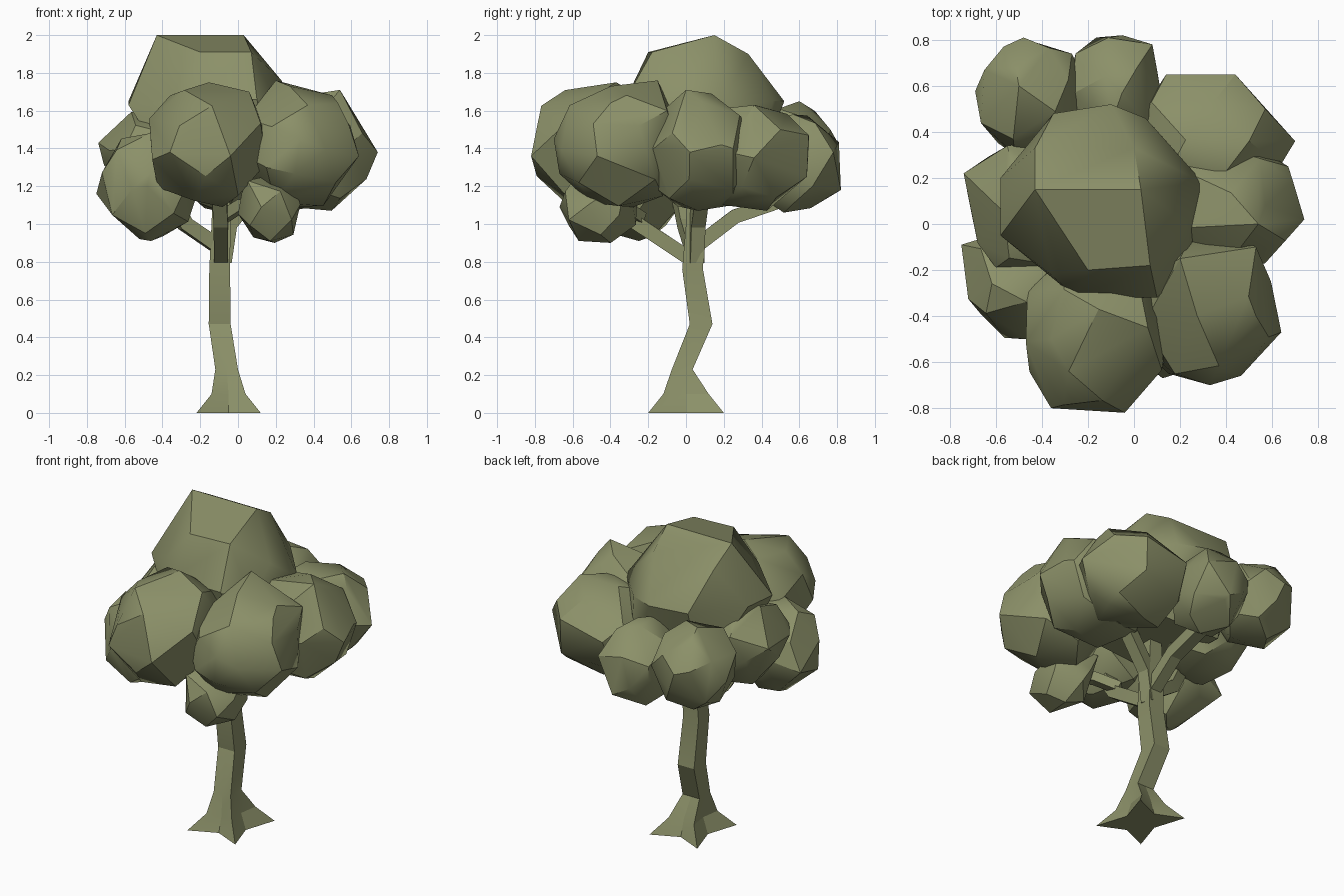
import bpy
import bmesh
import math
import random
from mathutils import Vector

if "Cube" in bpy.data.objects:
    bpy.data.objects.remove(bpy.data.objects["Cube"], do_unlink=True)

OLIVE = (0.26, 0.28, 0.14, 1)
olive = bpy.data.materials.new("olive_green")
olive.use_nodes = True
olive.diffuse_color = OLIVE
shader = olive.node_tree.nodes["Principled BSDF"]
shader.inputs["Base Color"].default_value = OLIVE
shader.inputs["Roughness"].default_value = 0.9


def finish(name, bm, smooth_angle):
    """Turn a bmesh into a shaded object in the scene."""
    bmesh.ops.recalc_face_normals(bm, faces=bm.faces)
    mesh = bpy.data.meshes.new(name)
    bm.to_mesh(mesh)
    bm.free()
    mesh.materials.append(olive)
    obj = bpy.data.objects.new(name, mesh)
    bpy.context.collection.objects.link(obj)
    bpy.ops.object.select_all(action="DESELECT")
    obj.select_set(True)
    bpy.context.view_layer.objects.active = obj
    bpy.ops.object.shade_smooth_by_angle(angle=math.radians(smooth_angle))


def skin(name, rings):
    """Bridge a list of equal point rings and close both ends."""
    bm = bmesh.new()
    loops = [[bm.verts.new(p) for p in ring] for ring in rings]
    for low, high in zip(loops, loops[1:]):
        for i in range(len(low)):
            j = (i + 1) % len(low)
            bm.faces.new((low[i], low[j], high[j], high[i]))
    bm.faces.new(loops[0][::-1])
    bm.faces.new(loops[-1])
    finish(name, bm, 15)


def hull(name, points):
    """Wrap a chunky faceted shell around the points."""
    bm = bmesh.new()
    for p in points:
        bm.verts.new(p)
    bmesh.ops.convex_hull(bm, input=bm.verts)
    loose = [v for v in bm.verts if not v.link_faces]
    bmesh.ops.delete(bm, geom=loose, context="VERTS")
    bmesh.ops.dissolve_limit(bm, angle_limit=math.radians(10),
                             verts=bm.verts, edges=bm.edges)
    finish(name, bm, 32)


def leaf_clump(name, low, high, seed, corners=(), count=24):
    """Irregular clump that fills low..high, plus extra corner points."""
    rng = random.Random(seed)
    turn = rng.uniform(0, math.tau)
    golden = math.pi * (3 - math.sqrt(5))
    pts = []
    for i in range(count):
        z = 1 - (2 * i + 1) / count
        r = math.sqrt(1 - z * z)
        a = turn + golden * i
        p = Vector((r * math.cos(a), r * math.sin(a), z))
        p += Vector([rng.uniform(-1, 1) for _ in range(3)]) * 0.12
        fullness = sum(abs(c) ** 2.3 for c in p) ** (1 / 2.3)
        pts.append(p / fullness)
    for k in range(3):
        least, most = min(p[k] for p in pts), max(p[k] for p in pts)
        for p in pts:
            p[k] = low[k] + (p[k] - least) / (most - least) * (high[k] - low[k])
    hull(name, pts + list(corners))


# Trunk: square section with a base pulled out into four root points
def trunk_ring(x, y, z, corner_x, corner_y, pinch):
    ring = []
    for sx, sy in ((-1, -1), (0, -1), (1, -1), (1, 0),
                   (1, 1), (0, 1), (-1, 1), (-1, 0)):
        k = 1 if sx and sy else pinch
        ring.append((x + sx * corner_x * k, y + sy * corner_y * k, z))
    return ring


skin("trunk", [trunk_ring(*level) for level in (
    (-0.05, 0, 0, 0.17, 0.2, 0.62),
    (-0.05, 0, 0.1, 0.09, 0.12, 0.8),
    (-0.06, -0.02, 0.23, 0.06, 0.055, 1),
    (-0.097, 0.08, 0.47, 0.058, 0.06, 1),
    (-0.097, 0.035, 0.76, 0.055, 0.055, 1),
    (-0.09, 0.05, 1, 0.05, 0.05, 1),
    (-0.09, 0.05, 1.3, 0.04, 0.04, 1))])


# Branches: square tubes along a short path
def branch(name, path, half=0.038):
    pts = [Vector(p) for p in path]
    rings = []
    for i, p in enumerate(pts):
        along = (pts[min(i + 1, len(pts) - 1)] - pts[max(i - 1, 0)]).normalized()
        side = along.cross(Vector((0, 0, 1))).normalized() * half
        up = side.cross(along).normalized() * half
        rings.append([p - side - up, p + side - up, p + side + up, p - side + up])
    skin(name, rings)


branch("front_branch", [(-0.09, 0.03, 0.81), (-0.09, -0.27, 1.01), (-0.1, -0.4, 1.2)])
branch("back_branch", [(-0.09, 0.05, 0.88), (-0.09, 0.26, 1.04), (-0.1, 0.55, 1.14)])
branch("right_branch", [(-0.09, 0.04, 0.87), (-0.28, 0, 1), (-0.42, -0.05, 1.25)])
branch("left_branch", [(-0.08, 0.05, 0.8), (-0.045, 0.06, 1), (0.2, 0.1, 1.3)])
branch("low_front_branch", [(-0.09, -0.24, 1.03), (0.02, -0.34, 1.1), (0.17, -0.45, 1.12)], 0.03)

# Crown: large ridged clump on top
hull("crown_top", [
    (-0.43, 0.15, 2), (0.03, 0.15, 2), (-0.2, -0.2, 1.91), (0.07, -0.18, 1.91),
    (-0.43, 0.33, 1.9), (0, 0.33, 1.9), (-0.35, 0.48, 1.65), (-0.1, 0.52, 1.65),
    (0.05, 0.46, 1.65), (-0.25, 0, 1.95), (0.05, 0, 1.95),
    (0.23, 0, 1.76), (0.3, 0.18, 1.62), (0.23, -0.2, 1.6), (0.1, -0.32, 1.66),
    (-0.25, -0.32, 1.66), (-0.36, -0.22, 1.72), (-0.58, -0.05, 1.63), (-0.58, 0.2, 1.65),
    (-0.3, -0.2, 1.2), (0.2, -0.15, 1.2), (0.15, 0.35, 1.2), (-0.35, 0.35, 1.2)])

# Clumps ringed around the crown, each given by its box and jutting corners
leaf_clump("clump_front", (-0.47, -0.81, 1.09), (0.15, -0.12, 1.75), 3,
           [(-0.36, -0.8, 1.38), (-0.04, -0.82, 1.36), (-0.46, -0.5, 1.4),
            (-0.36, -0.5, 1.68), (0.06, -0.45, 1.7), (0.13, -0.6, 1.45)])
leaf_clump("clump_front_left", (0.03, -0.67, 1.09), (0.6, -0.04, 1.73), 5,
           [(0.64, -0.47, 1.36), (0.33, -0.7, 1.45), (0.53, -0.1, 1.6), (0.2, -0.15, 1.76),
            (0.53, -0.4, 1.64), (0.15, -0.65, 1.3)])
leaf_clump("clump_left", (0.05, -0.2, 1.07), (0.69, 0.36, 1.69), 8,
           [(0.74, 0.02, 1.38), (0.54, 0, 1.71), (0.67, 0.25, 1.4), (0.57, -0.17, 1.4)])
leaf_clump("clump_back_left", (0, 0.05, 1.07), (0.62, 0.63, 1.63), 12,
           [(0.7, 0.36, 1.35), (0.44, 0.65, 1.47), (0.14, 0.65, 1.4), (0.44, 0.64, 1.25),
            (0.57, 0.5, 1.5), (0.5, 0.36, 1.63), (0.5, 0.36, 1.12)])
leaf_clump("clump_back", (-0.29, 0.32, 1.06), (0.11, 0.81, 1.58), 15,
           [(-0.05, 0.82, 1.18), (0.1, 0.67, 1.2), (0.08, 0.78, 1.38), (-0.25, 0.74, 1.3)])
leaf_clump("clump_back_right", (-0.69, 0.3, 1.13), (-0.22, 0.79, 1.63), 17,
           [(-0.48, 0.81, 1.42), (-0.5, 0.6, 1.65), (-0.68, 0.6, 1.4), (-0.27, 0.74, 1.4)])
leaf_clump("clump_right", (-0.71, -0.22, 1.1), (-0.12, 0.36, 1.61), 21,
           [(-0.74, 0.22, 1.43), (-0.55, 0.34, 1.5), (-0.6, -0.19, 1.4)])
leaf_clump("clump_front_right", (-0.72, -0.5, 0.92), (-0.22, -0.02, 1.48), 24,
           [(-0.75, -0.09, 1.16), (-0.46, -0.25, 0.91), (-0.69, -0.36, 1.2), (-0.48, -0.5, 1.2)])
leaf_clump("clump_low_front", (0, -0.67, 0.9), (0.33, -0.26, 1.25), 27,
           [(0.04, -0.28, 1.22), (0.29, -0.32, 1.23), (0.05, -0.6, 1.23)], 18)
